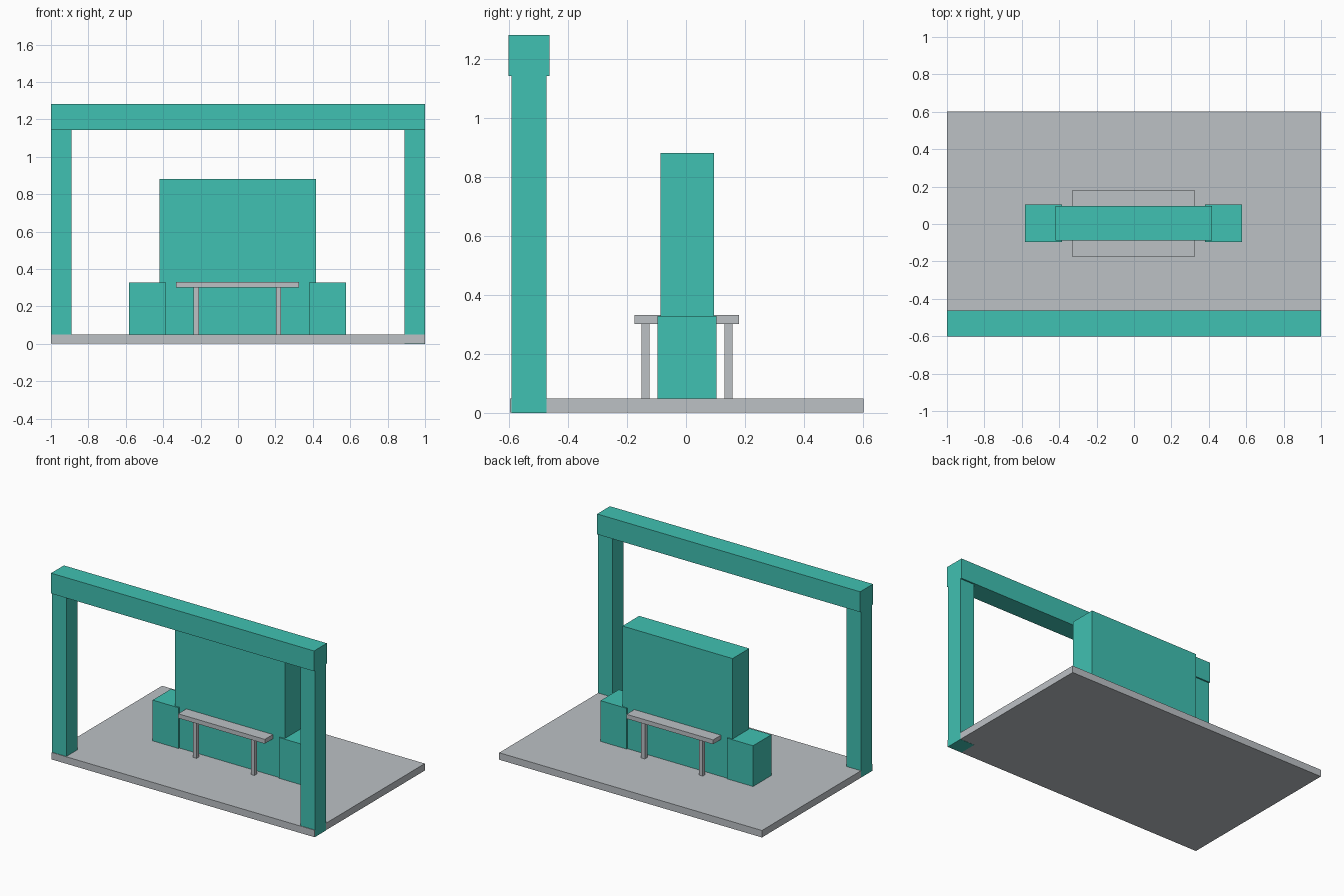
import bpy
import bmesh

if "Cube" in bpy.data.objects:
    bpy.data.objects.remove(bpy.data.objects["Cube"], do_unlink=True)


def make_material(name, rgb):
    mat = bpy.data.materials.new(name)
    mat.use_nodes = True
    colour = (*rgb, 1.0)
    mat.diffuse_color = colour
    mat.node_tree.nodes["Principled BSDF"].inputs["Base Color"].default_value = colour
    return mat


teal = make_material("teal", (0.051, 0.533, 0.445))
grey = make_material("light grey", (0.503, 0.533, 0.558))


def box(name, mat, xs, ys, zs):
    """Flat-sided box spanning the given (low, high) ranges."""
    bm = bmesh.new()
    bmesh.ops.create_cube(bm, size=1)
    for v in bm.verts:
        v.co = [span[0] if c < 0 else span[1] for c, span in zip(v.co, (xs, ys, zs))]
    mesh = bpy.data.meshes.new(name)
    bm.to_mesh(mesh)
    bm.free()
    mesh.materials.append(mat)
    obj = bpy.data.objects.new(name, mesh)
    bpy.context.collection.objects.link(obj)
    return obj


floor_top = 0.049

# Floor slab
box("floor_slab", grey, (-0.999, 0.999), (-0.597, 0.602), (0.001, floor_top))

# Gateway: two posts and a lintel along the front edge
post_y = (-0.593, -0.473)
box("left_post", teal, (0.89, 1.0), post_y, (0, 1.15))
box("right_post", teal, (-1.0, -0.89), post_y, (0.003, 1.15))
box("lintel", teal, (-1.0, 1.0), (-0.602, -0.463), (1.143, 1.283))

# Central wall with a low block at each end
box("central_wall", teal, (-0.42, 0.417), (-0.087, 0.095), (0.01, 0.882))
end_y = (-0.096, 0.103)
box("left_end_block", teal, (0.38, 0.578), end_y, (0.01, 0.329))
box("right_end_block", teal, (-0.582, -0.384), end_y, (0.01, 0.329))

# A counter on each side of the wall, each on two legs
counters = {
    "front": ((-0.175, -0.08), (-0.151, -0.124)),
    "back": ((0.085, 0.18), (0.13, 0.157)),
}
for side, (top_y, leg_y) in counters.items():
    box(side + "_counter_top", grey, (-0.332, 0.326), top_y, (0.302, 0.332))
    for end, x in (("left", 0.217), ("right", -0.223)):
        box(f"{side}_counter_{end}_leg", grey, (x - 0.014, x + 0.014), leg_y,
            (floor_top - 0.01, 0.31))
